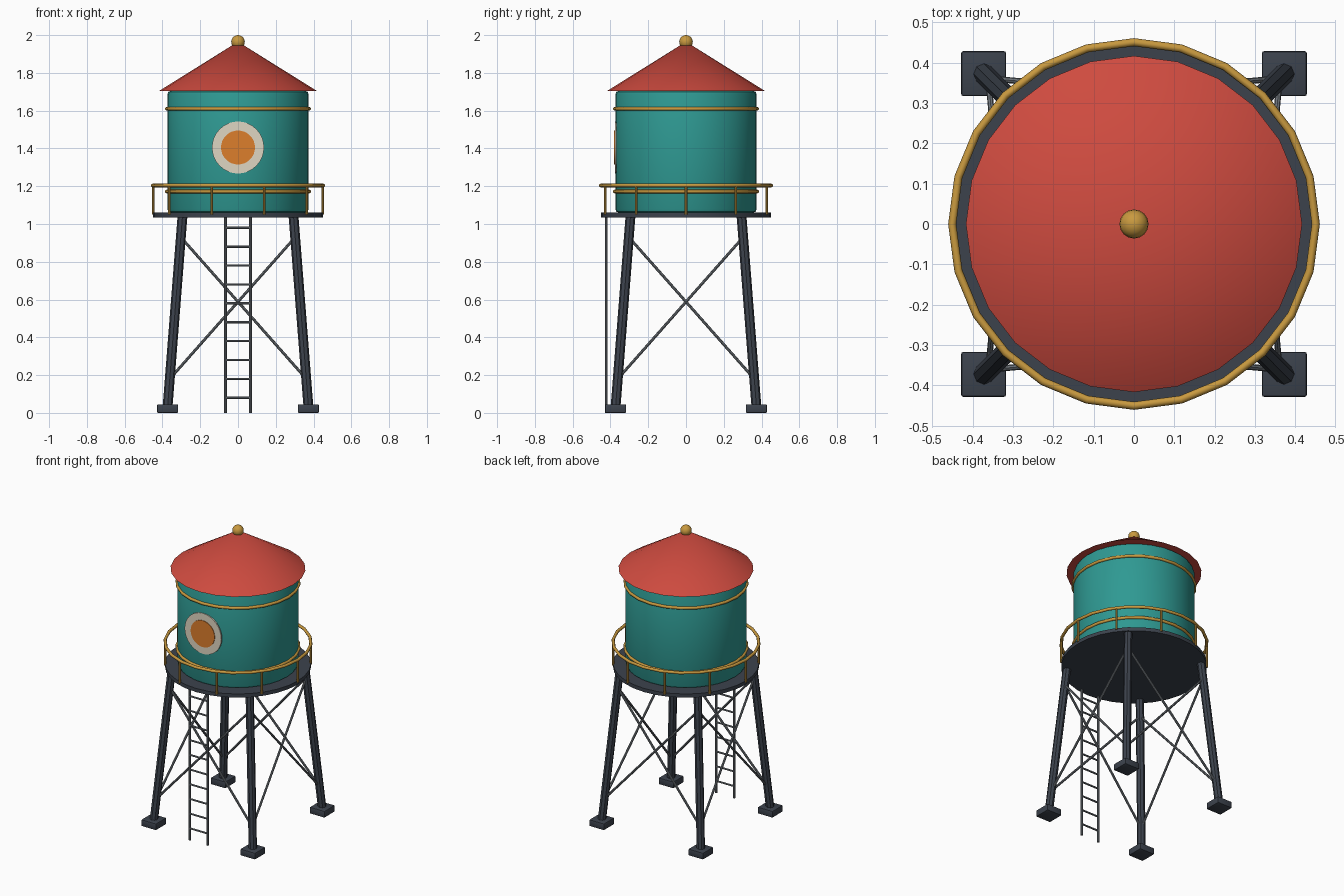
import bpy, bmesh, math
from mathutils import Vector, Matrix

cube = bpy.data.objects.get("Cube")
if cube:
    bpy.data.objects.remove(cube, do_unlink=True)


def material(name, rgb):
    m = bpy.data.materials.new(name)
    m.use_nodes = True
    m.diffuse_color = (*rgb, 1)
    m.node_tree.nodes["Principled BSDF"].inputs["Base Color"].default_value = (*rgb, 1)
    return m


TEAL = material("teal paint", (0.028, 0.32, 0.29))
RED = material("red roof", (0.62, 0.07, 0.05))
GOLD = material("gold trim", (0.58, 0.32, 0.05))
DARK = material("dark steel", (0.045, 0.055, 0.073))
GREY = material("grey steel", (0.17, 0.19, 0.21))
CREAM = material("cream paint", (0.74, 0.67, 0.54))
ORANGE = material("orange paint", (0.72, 0.21, 0.025))


def finish(name, bm, mat, bevel=0):
    """Turn a bmesh into a named object, smooth except at sharp edges."""
    if bevel:
        edges = [e for e in bm.edges if e.calc_face_angle(0) > math.radians(40)]
        bmesh.ops.bevel(bm, geom=edges, offset=bevel, segments=2, profile=0.5, affect='EDGES')
    bmesh.ops.recalc_face_normals(bm, faces=bm.faces)
    mesh = bpy.data.meshes.new(name)
    bm.to_mesh(mesh)
    bm.free()
    mesh.materials.append(mat)
    for p in mesh.polygons:
        p.use_smooth = True
    mesh.set_sharp_from_angle(angle=math.radians(30))
    ob = bpy.data.objects.new(name, mesh)
    bpy.context.collection.objects.link(ob)
    return ob


def rod(name, a, b, r, mat, sides=8, r_end=None, bevel=0):
    """Cylinder or cone running from point a to point b."""
    a, b = Vector(a), Vector(b)
    d = b - a
    matrix = Matrix.Translation((a + b) / 2) @ d.to_track_quat('Z', 'Y').to_matrix().to_4x4()
    bm = bmesh.new()
    bmesh.ops.create_cone(bm, cap_ends=True, segments=sides, radius1=r,
                          radius2=r if r_end is None else r_end, depth=d.length, matrix=matrix)
    return finish(name, bm, mat, bevel)


def ring(name, z, major, minor, mat, segments=24, sides=8):
    """Torus lying flat at height z."""
    bm = bmesh.new()
    loops = []
    for i in range(segments):
        t = math.tau * i / segments
        loop = []
        for j in range(sides):
            u = math.tau * j / sides
            r = major + minor * math.cos(u)
            loop.append(bm.verts.new((r * math.cos(t), r * math.sin(t), z + minor * math.sin(u))))
        loops.append(loop)
    for i in range(segments):
        p, q = loops[i], loops[(i + 1) % segments]
        for j in range(sides):
            k = (j + 1) % sides
            bm.faces.new((p[j], q[j], q[k], p[k]))
    ob = finish(name, bm, mat)
    ob.data.set_sharp_from_angle(angle=math.radians(50))
    return ob


# Tank with its hoops
rod("tank", (0, 0, 1.06), (0, 0, 1.705), 0.374, TEAL, 32, bevel=0.018)
ring("lower_hoop", 1.172, 0.377, 0.01, GOLD)
ring("upper_hoop", 1.61, 0.377, 0.01, GOLD)

# Conical roof and finial
rod("roof", (0, 0, 1.705), (0, 0, 1.965), 0.417, RED, 24, r_end=0)
ball = bmesh.new()
bmesh.ops.create_uvsphere(ball, u_segments=16, v_segments=10, radius=0.036,
                          matrix=Matrix.Translation((0, 0, 1.964)))
finish("roof_finial", ball, GOLD)

# Round emblem on the front of the tank
rod("emblem_outer", (0, -0.368, 1.405), (0, -0.377, 1.405), 0.138, CREAM, 32)
rod("emblem_inner", (0, -0.373, 1.405), (0, -0.381, 1.405), 0.09, ORANGE, 32)

# Walkway with railing
rod("platform", (0, 0, 1.035), (0, 0, 1.06), 0.45, DARK, 32)
ring("handrail", 1.204, 0.451, 0.01, GOLD)
for i in range(10):
    t = math.tau * i / 10
    x, y = 0.449 * math.cos(t), 0.449 * math.sin(t)
    rod(f"railing_post_{i + 1}", (x, y, 1.05), (x, y, 1.204), 0.007, GOLD)


# Splayed legs on footing pads
def leg_offset(z):
    return 0.373 - 0.079 * (z - 0.03) / 1.01


corners = [(-1, -1), (1, -1), (1, 1), (-1, 1)]
names = ["front_right", "front_left", "back_left", "back_right"]
for (sx, sy), name in zip(corners, names):
    lo, hi = leg_offset(0.03), leg_offset(1.04)
    rod(f"{name}_leg", (sx * lo, sy * lo, 0.03), (sx * hi, sy * hi, 1.04), 0.026, DARK)
    pad = bmesh.new()
    bmesh.ops.create_cube(pad, size=1, matrix=Matrix.Translation((sx * 0.373, sy * 0.373, 0.0225))
                          @ Matrix.Diagonal((0.112, 0.112, 0.045, 1)))
    finish(f"{name}_footing", pad, DARK, bevel=0.006)

# Crossed braces on all four sides
low, high = 0.18, 0.93
for i, side in enumerate(["front", "left", "back", "right"]):
    ends = corners[i], corners[(i + 1) % 4]
    for n, (a, b) in enumerate([ends, ends[::-1]]):
        p, q = leg_offset(low), leg_offset(high)
        rod(f"{side}_brace_{n + 1}", (a[0] * p, a[1] * p, low), (b[0] * q, b[1] * q, high), 0.0075, GREY)

# Ladder at the front
for s, name in [(-1, "right"), (1, "left")]:
    rod(f"ladder_{name}_rail", (s * 0.067, -0.422, 0), (s * 0.067, -0.422, 1.04), 0.0075, GREY)
for i in range(10):
    z = 0.08 + 0.1 * i
    rod(f"ladder_rung_{i + 1}", (-0.067, -0.422, z), (0.067, -0.422, z), 0.006, GREY)
